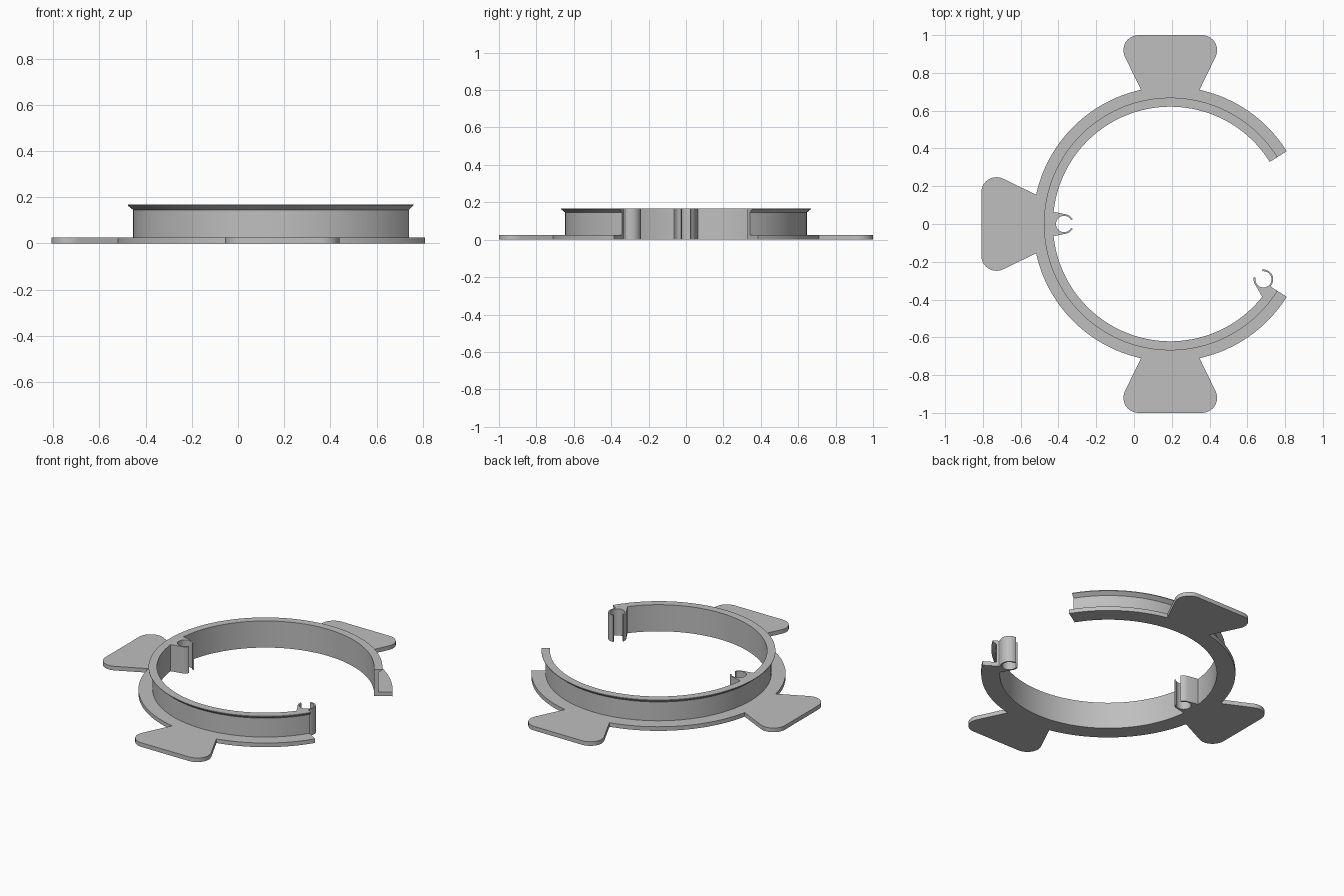
import bpy
import bmesh
from math import cos, sin, radians

cube = bpy.data.objects.get("Cube")
if cube:
    bpy.data.objects.remove(cube, do_unlink=True)

CX = 0.192           # ring centre on x
INNER, WALL, LIP, FLANGE = 0.621, 0.646, 0.669, 0.727
HEIGHT, PLATE = 0.168, 0.026
START, END = 32, 328  # ring opens towards +x

grey = bpy.data.materials.new("plain grey")
grey.use_nodes = True
grey.diffuse_color = (0.52, 0.52, 0.52, 1)
grey.node_tree.nodes["Principled BSDF"].inputs["Base Color"].default_value = (0.52, 0.52, 0.52, 1)


def arc(cx, cy, r, a0, a1, n):
    """Points along an arc, angles in degrees."""
    angles = [radians(a0 + (a1 - a0) * i / n) for i in range(n + 1)]
    return [(cx + r * cos(a), cy + r * sin(a)) for a in angles]


def finish(name, bm):
    bmesh.ops.recalc_face_normals(bm, faces=bm.faces)
    mesh = bpy.data.meshes.new(name)
    bm.to_mesh(mesh)
    bm.free()
    mesh.materials.append(grey)
    obj = bpy.data.objects.new(name, mesh)
    bpy.context.collection.objects.link(obj)
    bpy.ops.object.select_all(action='DESELECT')
    obj.select_set(True)
    bpy.context.view_layer.objects.active = obj
    bpy.ops.object.shade_smooth_by_angle(angle=radians(25))
    return obj


def extrude_outline(name, points, height):
    """Upright prism on z = 0 from a closed outline."""
    bm = bmesh.new()
    low = [bm.verts.new((x, y, 0)) for x, y in points]
    high = [bm.verts.new((x, y, height)) for x, y in points]
    bm.faces.new(low[::-1])
    bm.faces.new(high)
    n = len(points)
    for i in range(n):
        j = (i + 1) % n
        bm.faces.new((low[i], low[j], high[j], high[i]))
    return finish(name, bm)


def tab(angle):
    """Flared tab with rounded corners, pointing along the given direction."""
    a = radians(angle)
    local = arc(-0.168, 0.92, 0.08, 206, 90, 10) + arc(0.168, 0.92, 0.08, 90, -26, 10)
    return [(CX + r * cos(a) - t * sin(a), r * sin(a) + t * cos(a)) for t, r in local]


# Base plate: outer flange with three tabs
outline = []
edge = START
for direction in (90, 180, 270):
    outline += arc(CX, 0, FLANGE, edge, direction - 12.3, 30)
    outline += tab(direction)
    edge = direction + 12.3
outline += arc(CX, 0, FLANGE, edge, END, 30)
outline += arc(CX, 0, WALL, END, START, 120)
extrude_outline("base_plate", outline, PLATE)

# Ring wall with the flared lip, swept around the open circle
profile = [(INNER, 0), (WALL, 0), (WALL, 0.145), (LIP, 0.164), (LIP, HEIGHT), (INNER, HEIGHT)]
bm = bmesh.new()
loops = []
for r, z in profile:
    loops.append([bm.verts.new((x, y, z)) for x, y in arc(CX, 0, r, START, END, 120)])
for k, a in enumerate(loops):
    b = loops[(k + 1) % len(loops)]
    for i in range(120):
        bm.faces.new((a[i], a[i + 1], b[i + 1], b[i]))
bm.faces.new([loop[0] for loop in loops])
bm.faces.new([loop[-1] for loop in loops][::-1])
finish("ring_wall", bm)


# Spring clips: a C-shaped sleeve joined to the wall by a neck
def clip(name, x, y, tip_a, neck_a, neck, neck_b, tip_b):
    points = arc(x, y, 0.052, tip_a, neck_a, 12)
    points += neck
    points += arc(x, y, 0.052, neck_b, tip_b, 12)
    points += arc(x, y, 0.043, tip_b, tip_a, 36)
    extrude_outline(name, points, HEIGHT)


clip("side_clip", -0.37, 0, 30, 75,
     [(-0.424, 0.064), (-0.436, 0.064), (-0.436, -0.064), (-0.424, -0.064)], 285, 330)
clip("end_clip", 0.685, -0.293, 167, 218,
     [(0.677, -0.383), (0.688, -0.392), (0.727, -0.334)], 322, 457)
